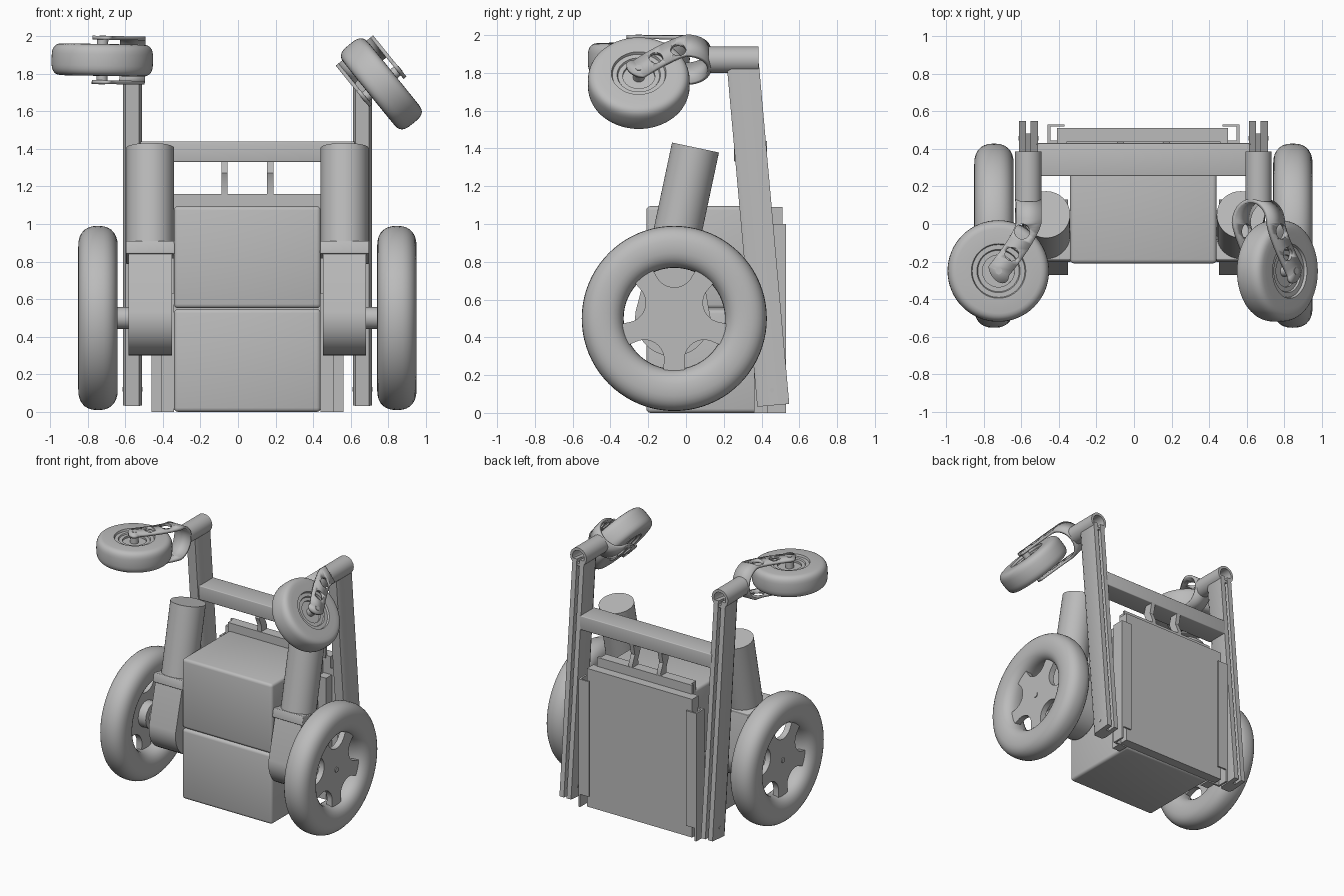
import bpy, bmesh, math
from mathutils import Matrix, Vector

if "Cube" in bpy.data.objects:
    bpy.data.objects.remove(bpy.data.objects["Cube"])

grey = bpy.data.materials.new("light grey")
grey.use_nodes = True
grey.diffuse_color = (0.5, 0.5, 0.5, 1)
grey.node_tree.nodes["Principled BSDF"].inputs["Base Color"].default_value = (0.5, 0.5, 0.5, 1)

CX = 0.05                                  # symmetry plane of the base
SIDES = ((-1, "right"), (1, "left"))
ALONG_X = Matrix(((0, 0, 1), (1, 0, 0), (0, 1, 0))).to_4x4()   # local z becomes x


def finish(name, bm, matrix=Matrix(), smooth=True):
    bmesh.ops.recalc_face_normals(bm, faces=bm.faces)
    mesh = bpy.data.meshes.new(name)
    bm.to_mesh(mesh)
    bm.free()
    mesh.transform(matrix)
    mesh.materials.append(grey)
    ob = bpy.data.objects.new(name, mesh)
    bpy.context.collection.objects.link(ob)
    bpy.ops.object.select_all(action="DESELECT")
    bpy.context.view_layer.objects.active = ob
    ob.select_set(True)
    if smooth:
        bpy.ops.object.shade_smooth_by_angle(angle=math.radians(35))
    return ob


def box(name, x, y, z, bevel=0.0):
    bm = bmesh.new()
    bmesh.ops.create_cube(bm, size=1)
    for v in bm.verts:
        v.co = [lo + (c + 0.5) * (hi - lo) for c, (lo, hi) in zip(v.co, (x, y, z))]
    if bevel:
        bmesh.ops.bevel(bm, geom=bm.edges[:], offset=bevel, segments=3, profile=0.5, affect="EDGES")
    return finish(name, bm)


def prism(name, outline, z0, z1, matrix=Matrix()):
    bm = bmesh.new()
    face = bm.faces.new([bm.verts.new((a, b, z0)) for a, b in outline])
    top = bmesh.ops.extrude_face_region(bm, geom=[face])["geom"]
    bmesh.ops.translate(bm, vec=(0, 0, z1 - z0), verts=[v for v in top if isinstance(v, bmesh.types.BMVert)])
    return finish(name, bm, matrix)


def lathe(name, profile, matrix=Matrix(), steps=64, closed=True):
    """Turn (radius, height) points about local z."""
    bm = bmesh.new()
    rings = [[bm.verts.new((r * math.cos(t), r * math.sin(t), h)) for r, h in profile]
             for t in (math.tau * i / steps for i in range(steps))]
    n = len(profile)
    for i in range(steps):
        a, b = rings[i], rings[(i + 1) % steps]
        for j in range(n if closed else n - 1):
            k = (j + 1) % n
            bm.faces.new((a[j], a[k], b[k], b[j]))
    bmesh.ops.remove_doubles(bm, verts=bm.verts, dist=1e-5)
    return finish(name, bm, matrix)


def rod(name, r, z0, z1, matrix=Matrix(), steps=32):
    return lathe(name, [(0, z0), (r, z0), (r, z1), (0, z1)], matrix, steps, False)


def super_ring(radius, a, b, power, n=28):
    """Squarish oval tyre section."""
    pts = []
    for i in range(n):
        c, s = math.cos(math.tau * i / n), math.sin(math.tau * i / n)
        pts.append((radius + a * math.copysign(abs(c) ** (2 / power), c),
                    b * math.copysign(abs(s) ** (2 / power), s)))
    return pts


def cut(ob, cutter):
    mod = ob.modifiers.new("holes", "BOOLEAN")
    mod.operation, mod.object, mod.solver = "DIFFERENCE", cutter, "EXACT"
    bpy.context.view_layer.objects.active = ob
    bpy.ops.object.modifier_apply(modifier=mod.name)
    bpy.data.objects.remove(cutter)


def spoke_radius(t, edge=0.28, ring=0.27, hole=0.105):
    """Disc outline bitten by five round openings."""
    p = (t - math.pi / 2 + math.pi / 5) % (math.tau / 5) - math.pi / 5
    d = hole ** 2 - (ring * math.sin(p)) ** 2
    return min(edge, ring * math.cos(p) - math.sqrt(d)) if d > 0 else edge


# Battery boxes
for name, z in (("lower_box", (0, 0.548)), ("upper_box", (0.552, 1.095))):
    box(name, (-0.34, 0.44), (-0.21, 0.44), z, 0.022)

# Back plate, its header and side channels
box("back_plate", (-0.41, 0.5), (0.43, 0.51), (0.01, 1.09))
box("header_rail", (-0.34, 0.44), (0.36, 0.43), (1.07, 1.16))
box("header_lip", (-0.36, 0.46), (0.42, 0.44), (1.07, 1.16))
for s, side in SIDES:
    def span(a, b):
        return sorted((CX + s * a, CX + s * b))
    box(side + "_channel_wall", span(0.495, 0.51), (0.43, 0.53), (0, 1.0))
    box(side + "_channel_lip", span(0.42, 0.51), (0.518, 0.53), (0.1, 1.0))
    box(side + "_channel_step", span(0.39, 0.46), (0.36, 0.44), (0, 0.95))
    box(side + "_channel_flange", span(0.44, 0.495), (0.43, 0.445), (0, 1.0))

# Cross bar and hanging brackets
box("cross_bar", (-0.52, 0.62), (0.255, 0.43), (1.33, 1.44), 0.006)
for i, x in enumerate((-0.072, 0.172)):
    arm = [(0.36, 1.34), (0.43, 1.34), (0.41, 1.25), (0.44, 1.18),
           (0.43, 1.11), (0.36, 1.11), (0.37, 1.2), (0.34, 1.27)]
    prism(f"hanger_{i + 1}", arm, x - 0.017, x + 0.017, ALONG_X)

# Slotted posts, leaning back toward the bottom
half = [(0.012, 0.085), (0.05, 0.085), (0.05, -0.06), (0.036, -0.085)]
slot = [(-0.012, 0.02), (0.012, 0.02)]
post = slot + half + [(-a, b) for a, b in reversed(half)]
lean = Matrix.Rotation(math.radians(5.1), 4, "X")
for s, side in SIDES:
    place = Matrix.Translation((CX + s * 0.612, 0.462, 0.04)) @ lean
    prism(side + "_post", post, 0, 1.81, place)
    pin = Matrix.Translation((CX + s * 0.612, 0.455, 0.12)) @ ALONG_X
    rod(side + "_post_pin", 0.012, -0.053, 0.053, pin, 16)
    # Hollow pivot tube on top of the post
    tube = Matrix.Translation((CX + s * 0.612, 0, 1.87)) @ Matrix.Rotation(-math.pi / 2, 4, "X")
    lathe(side + "_pivot_tube", [(0, 0.12), (0.07, 0.12), (0.07, 0.385), (0.05, 0.385), (0.05, 0.2), (0, 0.2)],
          tube, 40, False)

# Drive units
tilt = Matrix.Rotation(math.radians(-12), 4, "X")
arc = [(-0.07 + 0.2 * math.cos(t), 0.5 + 0.2 * math.sin(t))
       for t in (math.radians(170 + 10 * i) for i in range(20))]
gear_side = arc + [(0.07, 0.84), (-0.19, 0.84)]
for s, side in SIDES:
    x = CX + s * 0.517
    rod(side + "_motor", 0.127, -0.28, 0.28, Matrix.Translation((x, -0.008, 1.131)) @ tilt, 56)
    prism(side + "_gearbox", gear_side, x - 0.115, x + 0.115, ALONG_X)
    flange = box(side + "_motor_flange", (-0.13, 0.13), (-0.13, 0.14), (-0.035, 0.035), 0.006)
    flange.data.transform(Matrix.Translation((x, -0.07, 0.85)) @ tilt)
    xi = x - s * 0.122
    box(side + "_gearbox_rib", (xi - 0.015, xi + 0.015), (-0.17, 0.05), (0.63, 0.82))

    # Drive wheel: tyre, five-opening disc, hub and axle
    hub = Matrix.Translation((CX + s * 0.795, -0.062, 0.5)) @ ALONG_X
    lathe(side + "_drive_tyre", super_ring(0.379, 0.111, 0.105, 2.4), hub, 80)
    star = [(spoke_radius(t) * math.cos(t), spoke_radius(t) * math.sin(t))
            for t in (math.tau * i / 180 for i in range(180))]
    prism(side + "_drive_disc", star, *sorted((s * 0.005, s * 0.05)), hub)
    rod(side + "_axle_bolt", 0.02, *sorted((s * 0.04, s * 0.056)), hub, 20)
    rod(side + "_hub_flange", 0.1, *sorted((-s * 0.06, s * 0.02)), hub, 40)
    rod(side + "_axle", 0.058, *sorted((-s * 0.22, s * 0.02)), hub)


def fork(name, matrix):
    """Bent strap: one arm, a half round bend and the other arm."""
    side_arm = []                              # (centre u, y, half width, slant)
    for i in range(9):                         # rounded tip
        t = math.radians(5 + 10 * i)
        side_arm.append((0.16, -0.25 - 0.06 * math.cos(t), 0.06 * math.sin(t), 0.45))
    for i in range(11):                        # curved arm
        k = i / 10
        side_arm.append((0.16 * (1 - k) ** 1.3, -0.25 + 0.255 * k, 0.06 + 0.008 * k, 0.45 * (1 - k)))
    stations = [(u, y, 0.118, w, a) for u, y, w, a in side_arm]
    for i in range(1, 16):
        t = math.pi * i / 16
        stations.append((0, 0.005 + 0.118 * math.sin(t), 0.118 * math.cos(t), 0.068, 0))
    stations += [(u, y, -0.118, w, a) for u, y, w, a in reversed(side_arm)]
    bm = bmesh.new()
    rows = [[bm.verts.new((u + w * k * math.cos(a), y + w * k * math.sin(a), v)) for k in (-1, 1)]
            for u, y, v, w, a in stations]
    for p, q in zip(rows, rows[1:]):
        bm.faces.new((p[0], p[1], q[1], q[0]))
    ob = finish(name, bm)
    mod = ob.modifiers.new("thickness", "SOLIDIFY")
    mod.thickness, mod.offset = 0.02, 0
    bpy.ops.object.modifier_apply(modifier=mod.name)
    for u, y, r in ((0.035, -0.04, 0.04), (0.09, -0.16, 0.036)):
        cut(ob, rod("hole_cutter", r, -0.3, 0.3, Matrix.Translation((u, y, 0)), 24))
    ob.data.transform(matrix)


# Swivel casters, each turned freely about its pivot tube
edge = super_ring(0.2, 0.07, 0.085, 3.2, 32)
tread = sorted((p for p in edge if p[0] > 0.2), key=lambda p: p[1])
face = [(0, 0.045), (0.085, 0.045), (0.085, 0.06), (0.11, 0.06), (0.115, 0.07), (0.14, 0.07), (0.145, 0.085)]
profile = [(r, -h) for r, h in face] + tread + face[::-1]
for (s, side), turn in zip(SIDES, (181, 51)):
    place = Matrix.Translation((CX + s * 0.612, 0, 1.87)) @ Matrix.Rotation(math.radians(turn), 4, "Y")
    centre = place @ Matrix.Translation((0.16, -0.25, 0))
    lathe(side + "_caster_wheel", profile, centre, 64, False)
    rod(side + "_caster_axle", 0.03, -0.11, 0.11, centre, 24)
    rod(side + "_caster_bolt", 0.018, -0.131, 0.131, centre, 20)
    fork(side + "_caster_fork", place)
